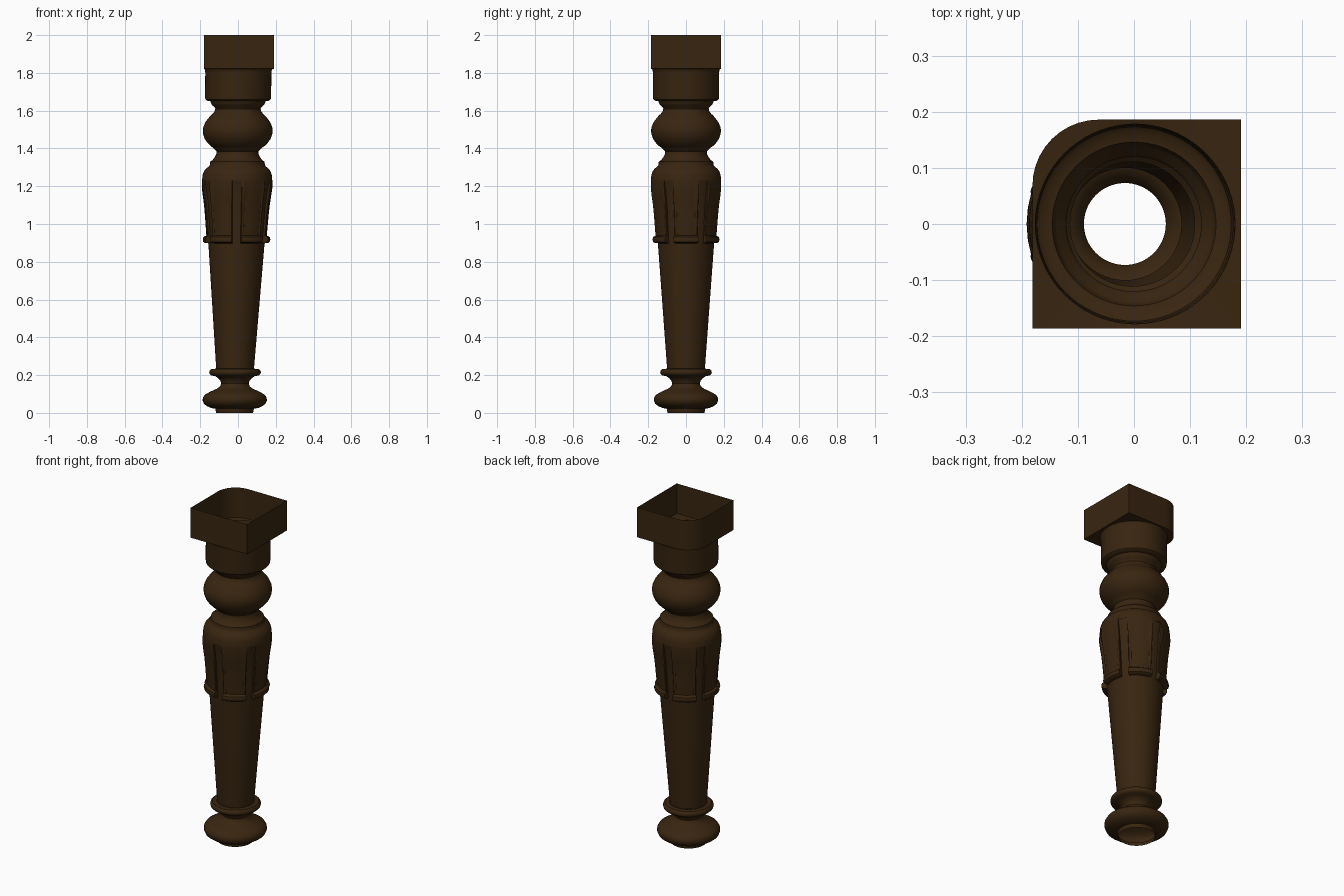
import bpy, bmesh, math

if "Cube" in bpy.data.objects:
    bpy.data.objects.remove(bpy.data.objects["Cube"])

SEG = 72
wood = bpy.data.materials.new("dark brown wood")
wood.diffuse_color = (0.040, 0.0185, 0.0052, 1)
wood.use_nodes = True
wood.node_tree.nodes["Principled BSDF"].inputs["Base Color"].default_value = wood.diffuse_color


def axis_x(z):
    # the leg leans very slightly along x
    return -0.018 + 0.011 * z


def lerp(table, z):
    for (z0, r0), (z1, r1) in zip(table, table[1:]):
        if z <= z1:
            return r0 + (r1 - r0) * max(0, z - z0) / (z1 - z0)
    return table[-1][1]


def loft(name, rings, closed=True):
    bm = bmesh.new()
    rows = [[bm.verts.new(p) for p in ring] for ring in rings]
    for a, b in zip(rows, rows[1:]):
        n = len(a)
        for i in range(n if closed else n - 1):
            j = (i + 1) % n
            bm.faces.new((a[i], a[j], b[j], b[i]))
    me = bpy.data.meshes.new(name)
    bm.to_mesh(me)
    bm.free()
    ob = bpy.data.objects.new(name, me)
    bpy.context.collection.objects.link(ob)
    me.materials.append(wood)
    bpy.ops.object.select_all(action='DESELECT')
    ob.select_set(True)
    bpy.context.view_layer.objects.active = ob
    bpy.ops.object.shade_smooth_by_angle(angle=math.radians(35))
    return ob


def point(a, r, z):
    return (axis_x(z) + r * math.cos(a), r * math.sin(a), z)


def turned(name, profile):
    angs = [2 * math.pi * i / SEG for i in range(SEG)]
    return loft(name, [[point(a, r, z) for a in angs] for z, r in profile])


# Foot: open at the bottom, bun and narrow neck, then a ring
turned("foot", [(0, .098), (.022, .102), (.026, .125), (.035, .145), (.048, .163),
                (.065, .170), (.08, .169), (.095, .160), (.107, .140), (.118, .118),
                (.128, .095), (.14, .079), (.155, .073), (.17, .077), (.185, .090),
                (.195, .105), (.198, .126), (.205, .134), (.215, .137), (.225, .134),
                (.232, .126), (.234, .102)])

# Tapered shaft, continuing behind the leaf panels
turned("tapered_shaft", [(.234, .100), (.9, .149), (1.0, .155), (1.1, .163),
                         (1.19, .176), (1.23, .185)])

# Bell, neck and bulb
turned("bell_and_bulb", [(1.23, .186), (1.26, .183), (1.28, .176), (1.295, .164), (1.305, .150),
                         (1.312, .146), (1.33, .144), (1.337, .133), (1.35, .122),
                         (1.37, .112), (1.385, .111), (1.395, .122), (1.405, .130), (1.412, .142),
                         (1.43, .160), (1.45, .174), (1.475, .183), (1.495, .185),
                         (1.515, .182), (1.54, .171), (1.56, .156), (1.575, .143),
                         (1.582, .135), (1.595, .124), (1.61, .120), (1.62, .125),
                         (1.63, .138), (1.64, .143), (1.65, .146)])

# Round collar under the block
turned("round_collar", [(1.65, .146), (1.653, .165), (1.66, .173), (1.675, .175),
                        (1.80, .175), (1.815, .177), (1.82, .180)])

# Six leaf panels with raised side beads and a bulging lower lip
panel = [(.898, .149), (.90, .168), (.906, .176), (.918, .179), (.93, .176), (.936, .168),
         (.938, .160), (1.0, .165), (1.05, .169), (1.1, .174), (1.15, .181), (1.19, .1865), (1.23, .1865)]
core = [(.898, .148), (1.0, .154), (1.1, .162), (1.19, .175), (1.23, .185)]
HALF = math.radians(22)
# (fraction of half width, height added on the bead, on the surface or not)
across = [(-1, None), (-.99, 0), (-.95, .003), (-.88, .004), (-.81, .003), (-.76, 0), (-.4, 0),
          (0, 0)]
across += [(-f, h) for f, h in across[-2::-1]]
for k in range(6):
    mid = math.radians(60 * k)
    rings = []
    for z, r in panel:
        fade = min(1, max(0, (1.23 - z) / .06)) if z > .937 else 0
        row = []
        for f, h in across:
            rad = lerp(core, z) - .001 if h is None else r + h * fade
            row.append(point(mid + f * HALF, rad, z))
        rings.append(row)
    loft("leaf_panel_%d" % (k + 1), rings, closed=False)

# Open square block with one rounded corner
H, R, CX = .186, .118, .005


def block_edge(a):
    dx, dy = math.cos(a), math.sin(a)
    t = H / max(abs(dx), abs(dy))
    x, y = t * dx, t * dy
    if x < -(H - R) and y > H - R:
        c = H - R
        d = -dx * c + dy * c
        t = d + math.sqrt(d * d - 2 * c * c + R * R)
        x, y = t * dx, t * dy
    return CX + x, y


angs = [2 * math.pi * i / SEG for i in range(SEG)]
outline = [block_edge(a) for a in angs]
floor = [point(a, .178, 1.82) for a in angs]
loft("square_block", [floor] + [[(x, y, z) for x, y in outline] for z in (1.822, 2.0)])
